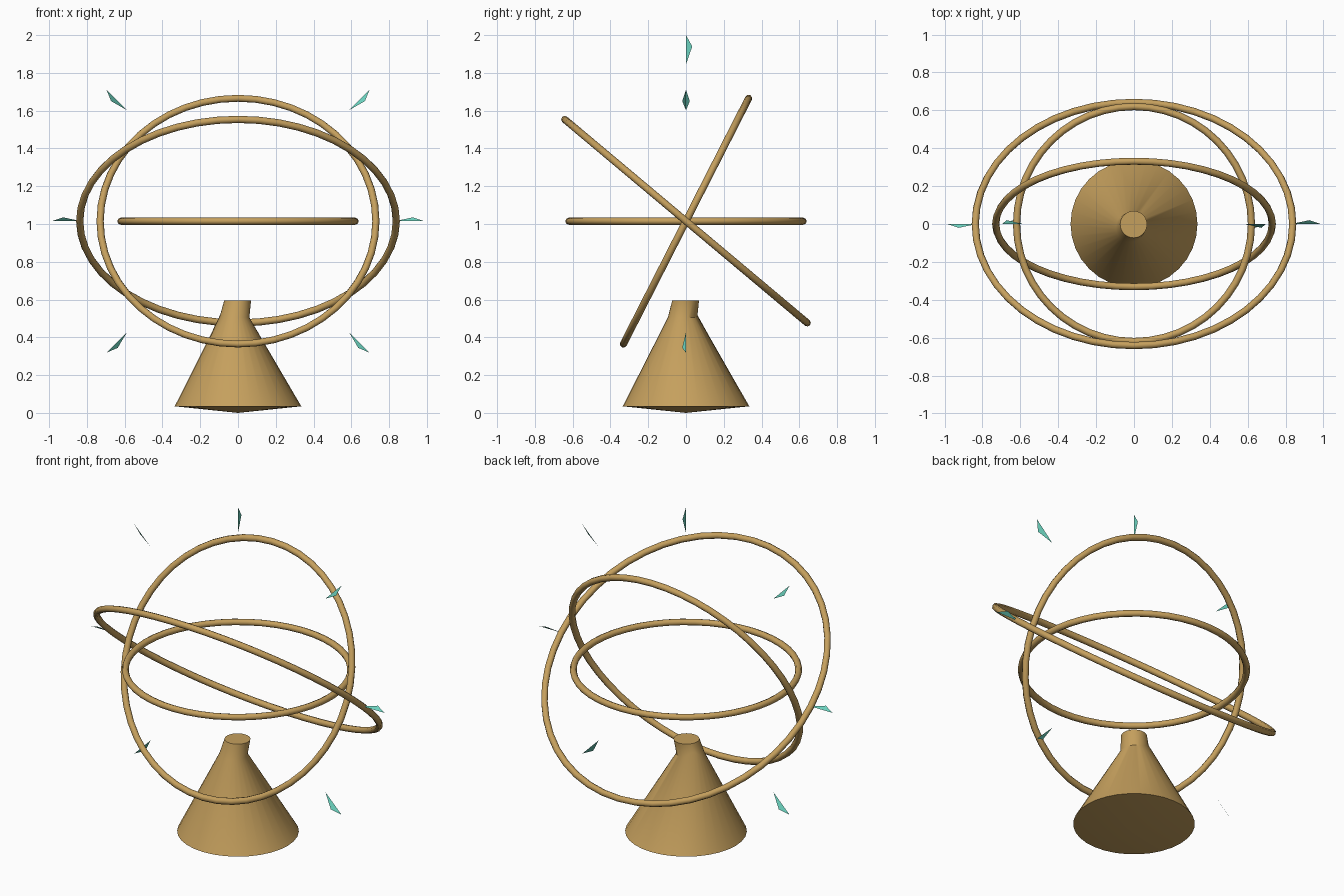
import bpy, bmesh, math
from mathutils import Vector

cube = bpy.data.objects.get("Cube")
if cube:
    bpy.data.objects.remove(cube)


def make_material(name, color):
    mat = bpy.data.materials.new(name)
    mat.use_nodes = True
    mat.diffuse_color = (*color, 1)
    for node in mat.node_tree.nodes:
        if node.type == 'BSDF_PRINCIPLED':
            node.inputs["Base Color"].default_value = (*color, 1)
    return mat


BRASS = make_material("brass", (0.56, 0.35, 0.11))
TEAL = make_material("teal crystal", (0.15, 0.65, 0.52))
CENTER = Vector((0, 0, 1.015))


def add_mesh(name, bm, mat):
    mesh = bpy.data.meshes.new(name)
    bm.to_mesh(mesh)
    bm.free()
    mesh.materials.append(mat)
    obj = bpy.data.objects.new(name, mesh)
    bpy.context.collection.objects.link(obj)
    return obj


def smooth(obj, degrees):
    bpy.ops.object.select_all(action='DESELECT')
    obj.select_set(True)
    bpy.context.view_layer.objects.active = obj
    bpy.ops.object.shade_smooth_by_angle(angle=math.radians(degrees))


# Three nested rings, each tilted about the x axis
for name, radius, tilt in (("inner_ring", 0.62, 0),
                           ("middle_ring", 0.73, 63),
                           ("outer_ring", 0.838, -40)):
    bpy.ops.mesh.primitive_torus_add(
        major_radius=radius, minor_radius=0.019, major_segments=48,
        minor_segments=8, location=CENTER, rotation=(math.radians(tilt), 0, 0))
    ring = bpy.context.object
    ring.name = name
    ring.data.materials.append(BRASS)
    smooth(ring, 60)

# Conical pedestal with a slightly skewed neck, peaked at the back right
SIDES = 32
bm = bmesh.new()
rings = []
for radius, z, shift, peak in ((0.335, 0.035, 0, 0),
                               (0.078, 0.505, -0.018, 0.04),
                               (0.071, 0.595, -0.002, 0)):
    loop = []
    for i in range(SIDES):
        a = math.tau * i / SIDES
        lift = peak * max(0, math.cos(a - math.radians(135))) ** 6
        loop.append(bm.verts.new((radius * math.cos(a) + shift,
                                  radius * math.sin(a) + shift, z + lift)))
    rings.append(loop)
base_tip = bm.verts.new((0, 0, 0))
for i in range(SIDES):
    j = (i + 1) % SIDES
    for low, high in zip(rings, rings[1:]):
        bm.faces.new((low[i], low[j], high[j], high[i]))
    bm.faces.new((base_tip, rings[0][j], rings[0][i]))
bm.faces.new(rings[-1])
smooth(add_mesh("pedestal", bm, BRASS), 40)

# Thin triangular crystals: angle round the centre, sideways bend, depth bend
for name, angle, side, depth in (("top_crystal", 90, 0, 0.033),
                                 ("upper_left_crystal", 45, -0.026, -0.02),
                                 ("upper_right_crystal", 135, 0.026, 0.02),
                                 ("left_crystal", 0, 0.02, 0.02),
                                 ("right_crystal", 180, -0.02, -0.02),
                                 ("lower_left_crystal", -45, -0.024, -0.02),
                                 ("lower_right_crystal", -135, 0.024, 0.02)):
    a = math.radians(angle)
    out = Vector((math.cos(a), 0, math.sin(a)))
    across = Vector((-math.sin(a), 0, math.cos(a)))
    bm = bmesh.new()
    points = (CENTER + out * 0.985,
              CENTER + out * 0.925 + across * side + Vector((0, depth, 0)),
              CENTER + out * 0.83)
    bm.faces.new([bm.verts.new(p) for p in points])
    add_mesh(name, bm, TEAL)
